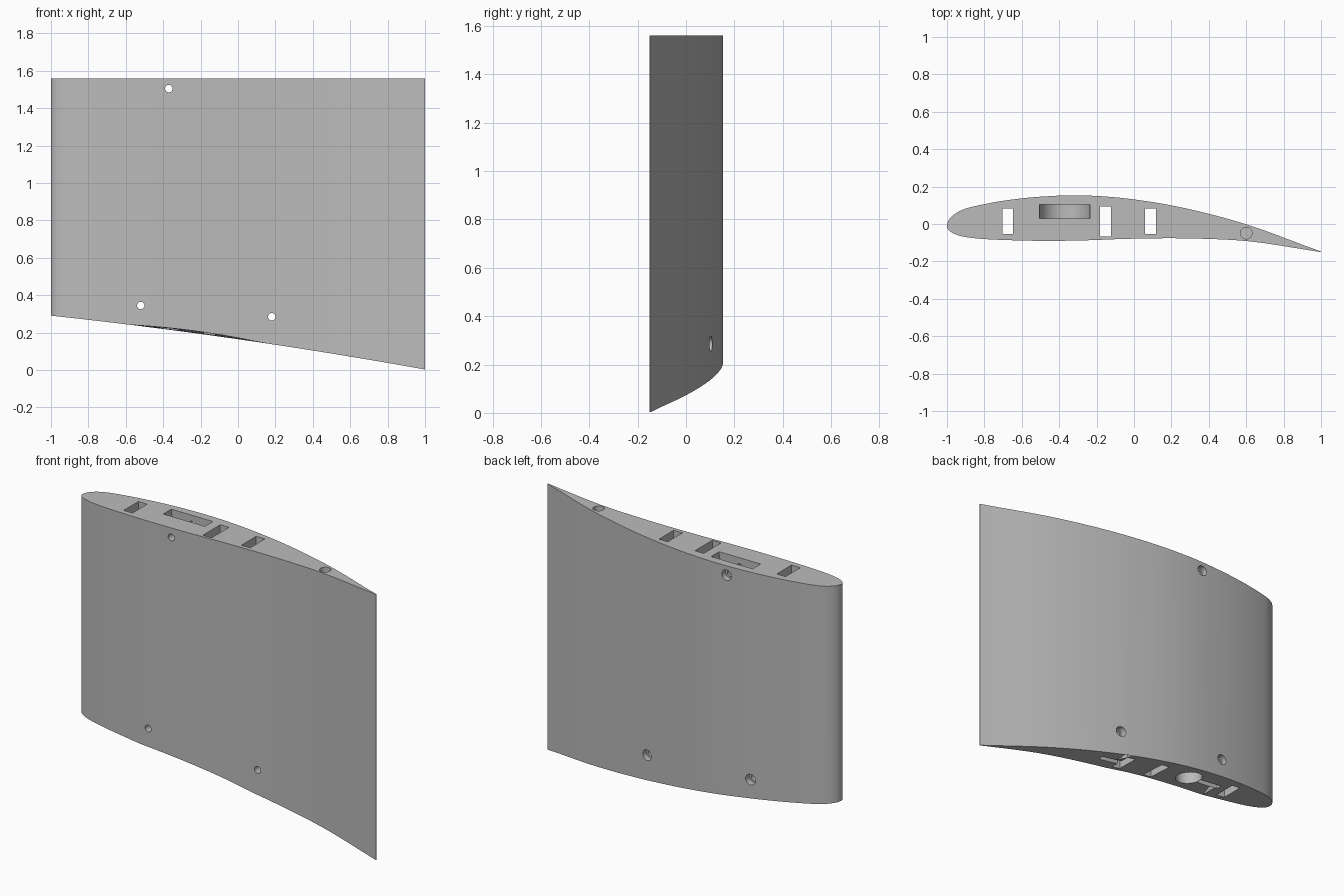
import bpy, bmesh, math
from mathutils import Matrix

cube = bpy.data.objects.get("Cube")
if cube:
    bpy.data.objects.remove(cube, do_unlink=True)

TOP = 1.56
grey = bpy.data.materials.new("plain_grey")
grey.use_nodes = True
grey.diffuse_color = (0.5, 0.5, 0.5, 1)
node = next(n for n in grey.node_tree.nodes if n.type == 'BSDF_PRINCIPLED')
node.inputs["Base Color"].default_value = (0.5, 0.5, 0.5, 1)

# Section half-thickness curves, sampled evenly in the square root of the chord
BACK = [-.012, .035, .075, .102, .127, .146, .153, .134, .083, -.008, -.147]
FRONT = [-.012, -.042, -.066, -.079, -.086, -.09, -.088, -.079, -.077, -.093, -.15]


def smooth_value(vals, t):
    """Catmull-Rom value along an evenly spaced list."""
    last = len(vals) - 1
    i = min(int(t * last), last - 1)
    u = t * last - i
    b, c = vals[i], vals[i + 1]
    a = vals[i - 1] if i else 2 * b - c
    d = vals[i + 2] if i + 2 <= last else 2 * c - b
    return b + u * ((c - a) + u * ((2*a - 5*b + 4*c - d) + u * (3*(b - c) + d - a))) / 2


def root_height(x):
    return .165 - .144 * x - .018 * x * x


def make_object(name, bm):
    bmesh.ops.recalc_face_normals(bm, faces=bm.faces[:])
    mesh = bpy.data.meshes.new(name)
    bm.to_mesh(mesh)
    bm.free()
    mesh.materials.append(grey)
    obj = bpy.data.objects.new(name, mesh)
    bpy.context.collection.objects.link(obj)
    return obj


# Solid blade with a curved, slanted lower end
bm = bmesh.new()
STEPS = 50
rings = []
for k in range(STEPS + 1):
    t = k / STEPS
    x = 2 * t * t - 1
    yb, yf = smooth_value(BACK, t), smooth_value(FRONT, t)
    lift = .012 * max(0, 1 - ((x + .22) / .35) ** 2)
    low = root_height(x)
    if k == 0:
        bot, top = bm.verts.new((x, yb, low)), bm.verts.new((x, yb, TOP))
        rings.append((bot, bot, top, top))
    else:
        rings.append([bm.verts.new(p) for p in
                      ((x, yf, low + lift), (x, yb, low), (x, yb, TOP), (x, yf, TOP))])
for a, b in zip(rings, rings[1:]):
    for i in range(4):
        j = (i + 1) % 4
        corners = list(dict.fromkeys((a[i], a[j], b[j], b[i])))
        bm.faces.new(corners)
bm.faces.new(rings[-1])
blade = make_object("wing_panel", bm)

cutters = []


def cut_box(name, x, y, z, sx, sy, sz):
    bm = bmesh.new()
    bmesh.ops.create_cube(bm, size=1)
    bmesh.ops.transform(bm, verts=bm.verts[:],
                        matrix=Matrix.Translation((x, y, z)) @ Matrix.Diagonal((sx, sy, sz, 1)))
    cutters.append(make_object(name, bm))


def cut_round(name, x, y, z, radius, depth, along_y=False, sides=32):
    bm = bmesh.new()
    bmesh.ops.create_cone(bm, cap_ends=True, segments=sides, radius1=radius,
                          radius2=radius, depth=depth)
    turn = Matrix.Rotation(math.pi / 2, 4, 'X') if along_y else Matrix()
    bmesh.ops.transform(bm, verts=bm.verts[:], matrix=Matrix.Translation((x, y, z)) @ turn)
    cutters.append(make_object(name, bm))


# Full-height spar slots
for x, y, width in ((-.675, .015, .136), (-.152, .013, .16), (.088, .015, .136)):
    cut_box("spar_slot_cutter", x, y, .8, .057, width, 2)

# Curved latch pocket and pin socket in the top end
cut_round("latch_pocket_cutter", -.37, .067, TOP, .135, .074, True, 48)
cut_round("pin_socket_cutter", .6, -.049, TOP, .031, .3)

# Rod bore and two tab pockets in the lower end
cut_round("rod_bore_cutter", -.37, .035, .4, .075, .8)
for x, y in ((-.52, .03), (.18, .012)):
    cut_box("tab_pocket_cutter", x, y, .22, .15, .035, .4)

# Screw holes with wider recesses on the back
for x, z, back in ((-.37, 1.505, .153), (-.52, .345, .145), (.18, .285, .102)):
    cut_round("screw_hole_cutter", x, 0, z, .02, .6, True, 24)
    cut_round("screw_recess_cutter", x, back + .05, z, .031, .17, True, 24)

# Carve everything out, then discard the cutters
for c in cutters:
    c.hide_render = True
    mod = blade.modifiers.new(c.name, 'BOOLEAN')
    mod.operation = 'DIFFERENCE'
    mod.solver = 'EXACT'
    mod.object = c
deps = bpy.context.evaluated_depsgraph_get()
carved = bpy.data.meshes.new_from_object(blade.evaluated_get(deps))
blade.modifiers.clear()
blade.data = carved
carved.materials.clear()
carved.materials.append(grey)
for p in carved.polygons:
    p.material_index = 0
for c in cutters:
    bpy.data.objects.remove(c, do_unlink=True)

bpy.ops.object.select_all(action='DESELECT')
blade.select_set(True)
bpy.context.view_layer.objects.active = blade
bpy.ops.object.shade_smooth_by_angle(angle=math.radians(30))
